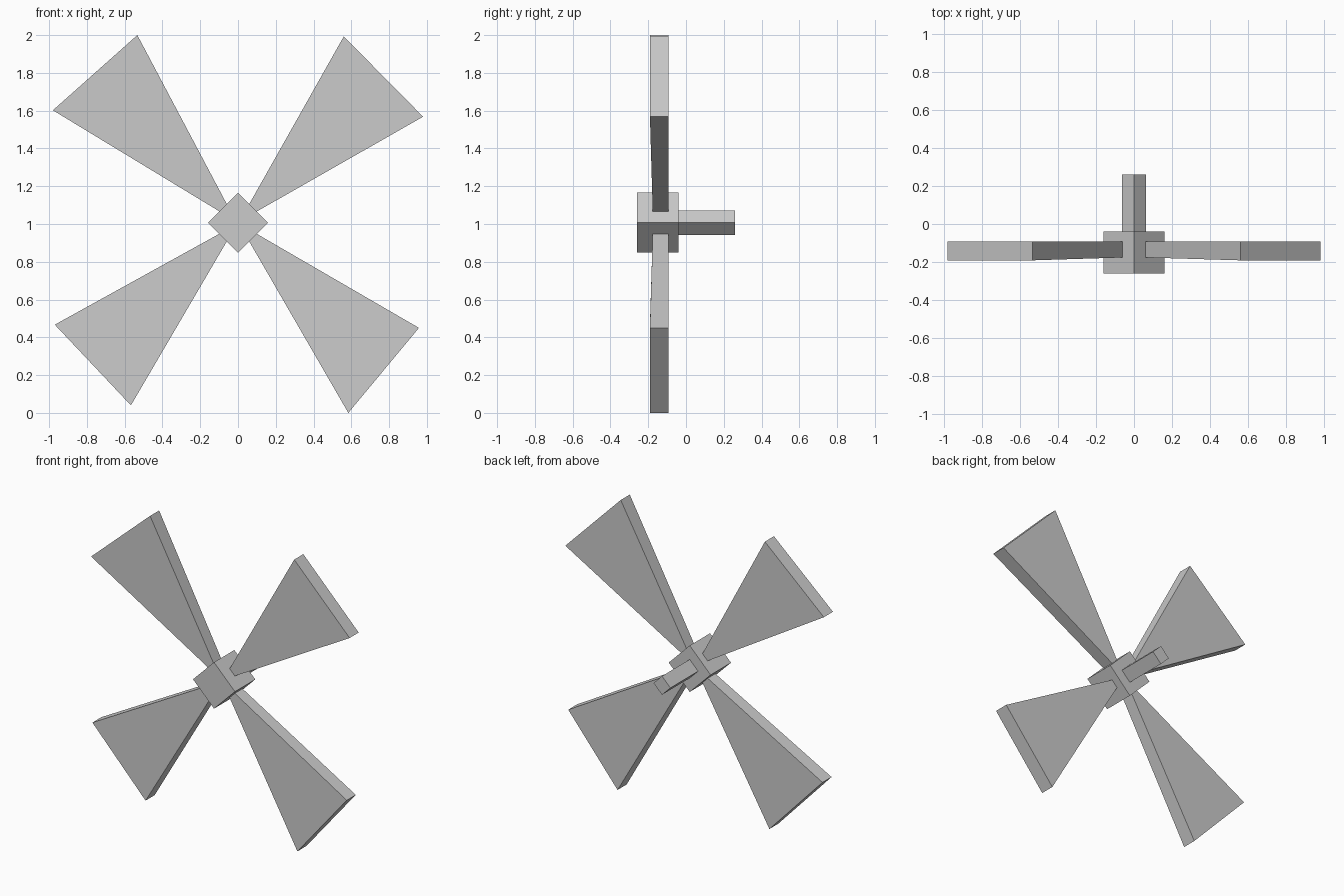
import bpy

if "Cube" in bpy.data.objects:
    bpy.data.objects.remove(bpy.data.objects["Cube"])

CENTRE_Z = 1.007


def prism(name, front, back):
    """Closed solid between two matching four-point outlines of (x, y, z)."""
    n = len(front)
    faces = [tuple(range(n)), tuple(range(2 * n - 1, n - 1, -1))]
    faces += [(i, i + n, (i + 1) % n + n, (i + 1) % n) for i in range(n)]
    mesh = bpy.data.meshes.new(name)
    mesh.from_pydata(front + back, [], faces)
    mesh.update()
    obj = bpy.data.objects.new(name, mesh)
    bpy.context.collection.objects.link(obj)
    return obj


def diamond_bar(name, r, y0, y1):
    """Square bar along y, standing on its corner."""
    outline = [(0, -r), (r, 0), (0, r), (-r, 0)]
    return prism(name, [(x, y0, CENTRE_Z + z) for x, z in outline],
                 [(x, y1, CENTRE_Z + z) for x, z in outline])


# Hub and the axle behind it
diamond_bar("hub", 0.159, -0.26, -0.04)
diamond_bar("axle", 0.064, -0.04, 0.26)

# Sails: counter-clockwise outlines (x, z), root - tip - tip - root
sails = {
    "sail_upper_right": [(0.099, 1.066), (0.98, 1.568), (0.56, 1.993), (0.058, 1.103)],
    "sail_upper_left": [(-0.058, 1.103), (-0.533, 2.0), (-0.98, 1.602), (-0.097, 1.066)],
    "sail_lower_left": [(-0.099, 0.948), (-0.97, 0.467), (-0.567, 0.04), (-0.058, 0.91)],
    "sail_lower_right": [(0.058, 0.91), (0.584, 0.0), (0.958, 0.45), (0.099, 0.948)],
}
# The front face swells slightly toward the tip, the back is flat
FRONT_Y = (-0.176, -0.191, -0.191, -0.176)
for name, outline in sails.items():
    prism(name, [(x, y, z) for (x, z), y in zip(outline, FRONT_Y)],
          [(x, -0.093, z) for x, z in outline])
